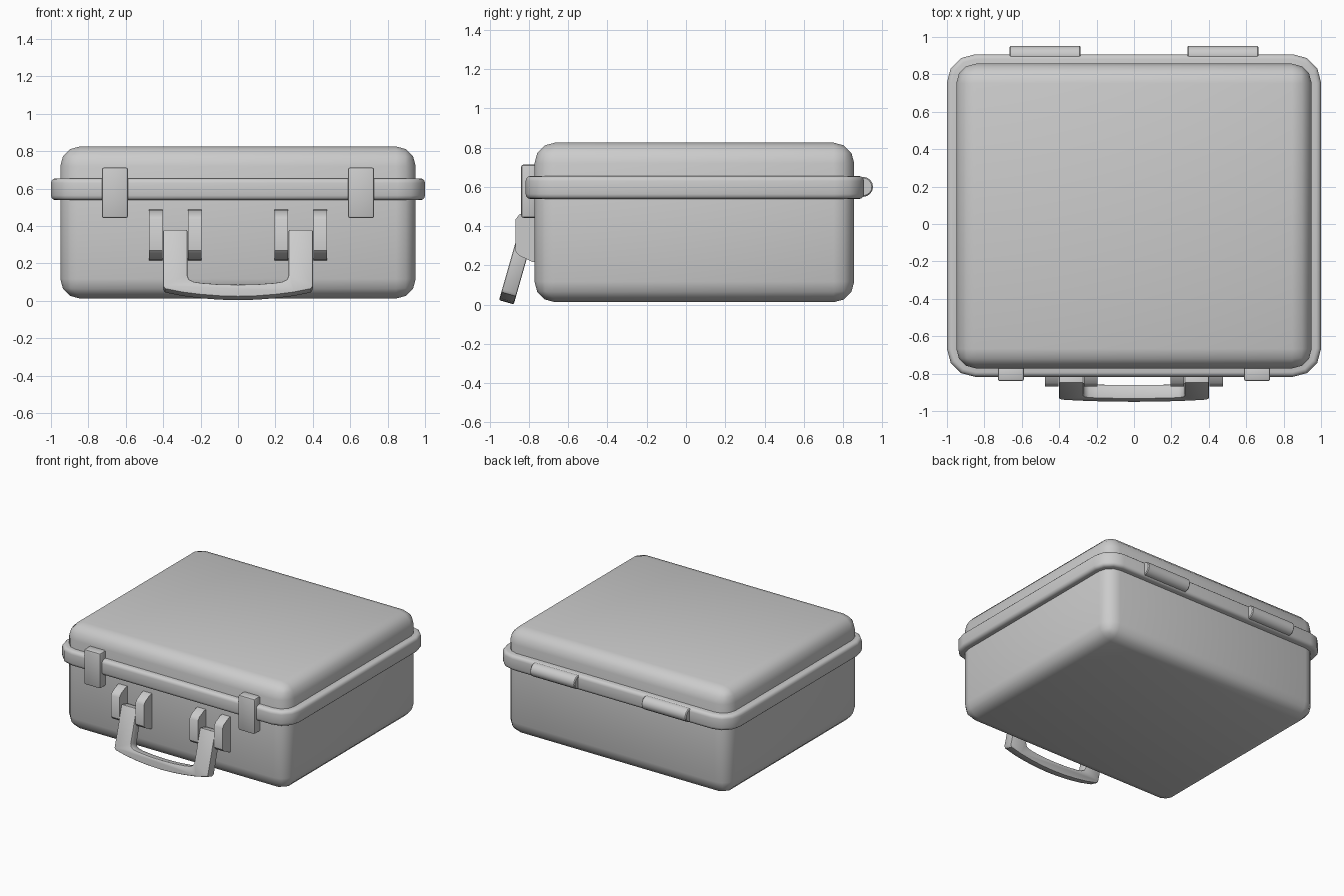
import bpy, bmesh
from math import sin, cos, radians, pi
from mathutils import Vector

if "Cube" in bpy.data.objects:
    bpy.data.objects.remove(bpy.data.objects["Cube"])


def prism(name, outline, offset, bevel=0.0, segments=2, limit=50):
    """Extrude a closed 3D outline along offset, then round its sharp edges."""
    bm = bmesh.new()
    face = bm.faces.new([bm.verts.new(p) for p in outline])
    ext = bmesh.ops.extrude_face_region(bm, geom=[face], use_keep_orig=True)
    moved = [g for g in ext["geom"] if isinstance(g, bmesh.types.BMVert)]
    bmesh.ops.translate(bm, verts=moved, vec=Vector(offset))
    bmesh.ops.recalc_face_normals(bm, faces=bm.faces)
    mesh = bpy.data.meshes.new(name)
    bm.to_mesh(mesh)
    bm.free()
    obj = bpy.data.objects.new(name, mesh)
    bpy.context.collection.objects.link(obj)
    if bevel:
        mod = obj.modifiers.new("Bevel", 'BEVEL')
        mod.width = bevel
        mod.segments = segments
        mod.limit_method = 'ANGLE'
        mod.angle_limit = radians(limit)
    bpy.ops.object.select_all(action='DESELECT')
    bpy.context.view_layer.objects.active = obj
    obj.select_set(True)
    if bevel:
        bpy.ops.object.modifier_apply(modifier="Bevel")
    bpy.ops.object.shade_smooth_by_angle(angle=radians(40))
    return obj


def box(name, x0, x1, y0, y1, z0, z1, bevel, segments=2):
    outline = [(x0, y0, z0), (x1, y0, z0), (x1, y1, z0), (x0, y1, z0)]
    return prism(name, outline, (0, 0, z1 - z0), bevel, segments)


def rounded_rect(x0, x1, y0, y1, r, z, steps=3):
    pts = []
    corners = [(x1 - r, y1 - r), (x0 + r, y1 - r), (x0 + r, y0 + r), (x1 - r, y0 + r)]
    for i, (cx, cy) in enumerate(corners):
        for k in range(steps + 1):
            a = (i + k / steps) * pi / 2
            pts.append((cx + r * cos(a), cy + r * sin(a), z))
    return pts


# Case shell with softly rounded edges
box("case_shell", -0.95, 0.95, -0.772, 0.857, 0.012, 0.825, 0.105, 3)

# Projecting rim around the lid seam
prism("seam_rim", rounded_rect(-1, 1, -0.817, 0.907, 0.15, 0.538),
      (0, 0, 0.117), 0.025, 3)

# Side profile of a handle bracket (y, z)
bracket = [(-0.76, 0.49), (-0.795, 0.485), (-0.85, 0.458), (-0.868, 0.435),
           (-0.868, 0.27), (-0.85, 0.25), (-0.785, 0.218), (-0.76, 0.215)]

for side, label in ((-1, "left"), (1, "right")):
    # Front latch
    cx = side * 0.658
    box(f"latch_{label}", cx - 0.07, cx + 0.07, -0.84, -0.76, 0.442, 0.713, 0.012)

    # Pair of brackets holding one handle arm
    for kind, bx in (("outer", 0.44), ("inner", 0.23)):
        x0 = side * bx - 0.036
        prism(f"bracket_{kind}_{label}", [(x0, y, z) for y, z in bracket], (0.072, 0, 0))

    # Rear hinge barrel
    hx = side * 0.475 - 0.19
    barrel = [(hx, 0.902 + 0.051 * cos(a), 0.6 + 0.051 * sin(a))
              for a in (k * pi / 8 for k in range(16))]
    prism(f"hinge_{label}", barrel, (0.38, 0, 0), 0.006, 1)

# Handle: half outline (x, distance down from the top), mirrored and tilted outward
outer = [(0.40, 0.0), (0.40, 0.315), (0.39, 0.33), (0.30, 0.349), (0.20, 0.362), (0.10, 0.370)]
inner = [(0.10, 0.303), (0.20, 0.295), (0.24, 0.288), (0.262, 0.276), (0.27, 0.255), (0.27, 0.0)]
flat = (outer + [(0, 0.373)] + [(-x, v) for x, v in reversed(outer)]
        + [(-x, v) for x, v in reversed(inner)] + [(0, 0.305)] + inner)
tilt = radians(16)
points = [(x, -0.85 - v * sin(tilt), 0.381 - v * cos(tilt)) for x, v in flat]
prism("handle", points, (0, 0.078 * cos(tilt), -0.078 * sin(tilt)), 0.008, 2)
